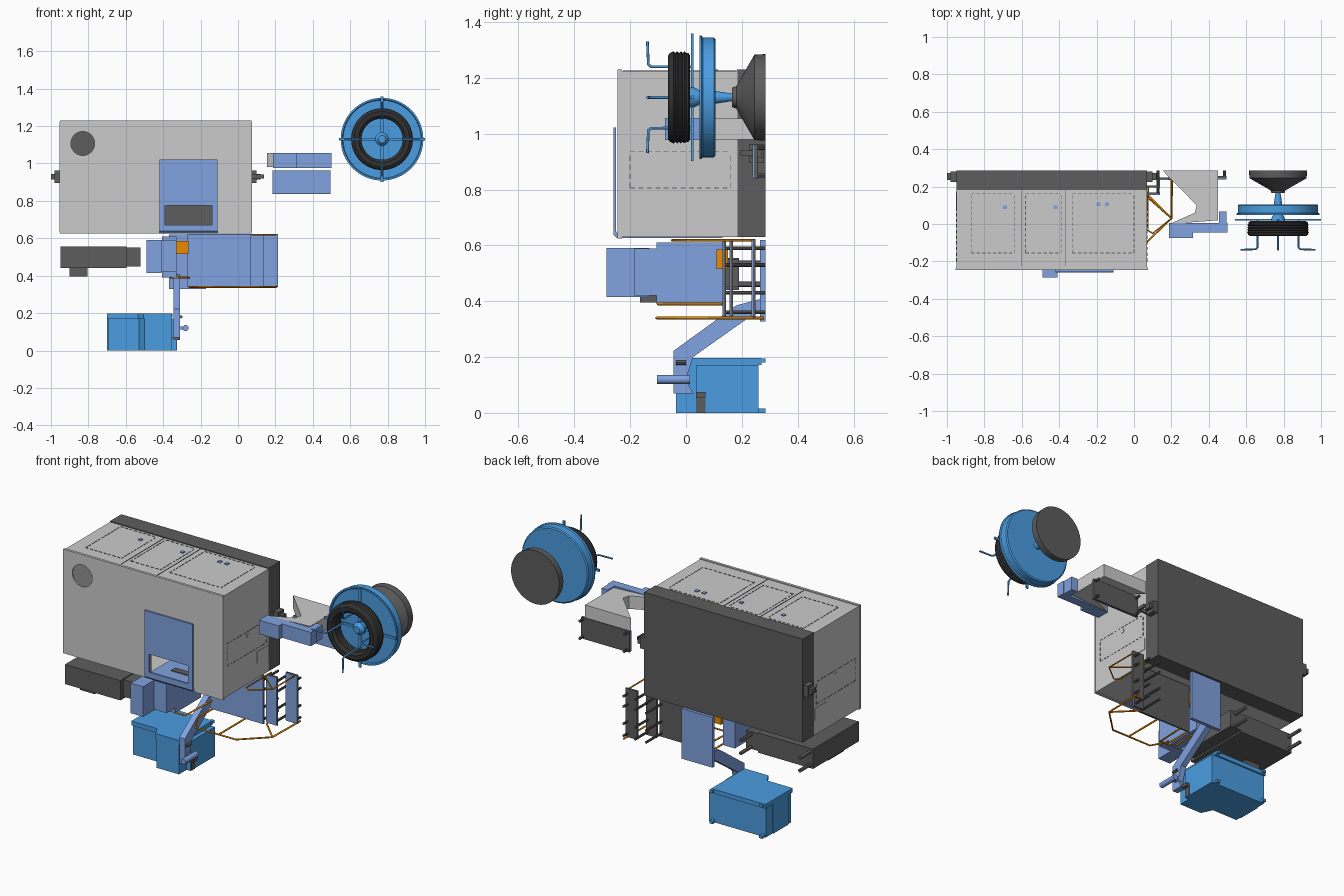
import bpy, bmesh, math
from mathutils import Vector


def material(name, rgb):
    m = bpy.data.materials.new(name)
    m.diffuse_color = (*rgb, 1)
    return m


DARK = material("dark_grey", (0.11, 0.11, 0.11))
BLACK = material("rubber", (0.03, 0.03, 0.03))
BLUE = material("soft_blue", (0.22, 0.36, 0.75))
SKY = material("sky_blue", (0.07, 0.34, 0.76))
ORANGE = material("orange", (0.8, 0.26, 0.0))


def finish(name, bm, mat=None, smooth=False):
    bmesh.ops.recalc_face_normals(bm, faces=bm.faces)
    me = bpy.data.meshes.new(name)
    bm.to_mesh(me)
    bm.free()
    ob = bpy.data.objects.new(name, me)
    bpy.context.collection.objects.link(ob)
    if mat:
        me.materials.append(mat)
    if smooth:
        bpy.ops.object.select_all(action='DESELECT')
        ob.select_set(True)
        bpy.context.view_layer.objects.active = ob
        bpy.ops.object.shade_smooth_by_angle()
    return ob


def boxes(name, spans, mat=None):
    """One object from boxes given as (x0, x1, y0, y1, z0, z1)."""
    bm = bmesh.new()
    for x0, x1, y0, y1, z0, z1 in spans:
        vs = bmesh.ops.create_cube(bm, size=1)["verts"]
        for v in vs:
            v.co = ((x0 + x1) / 2 + v.co.x * (x1 - x0), (y0 + y1) / 2 + v.co.y * (y1 - y0),
                    (z0 + z1) / 2 + v.co.z * (z1 - z0))
    return finish(name, bm, mat)


def prism(name, pts, axis, a, b, mat=None):
    """Extrude an outline along x (points are y, z) or z (points are x, y)."""
    bm = bmesh.new()
    f = bm.faces.new([bm.verts.new((a, p, q) if axis == 'x' else (p, q, a)) for p, q in pts])
    new = bmesh.ops.extrude_face_region(bm, geom=[f])["geom"]
    d = Vector((b - a, 0, 0)) if axis == 'x' else Vector((0, 0, b - a))
    bmesh.ops.translate(bm, vec=d, verts=[g for g in new if isinstance(g, bmesh.types.BMVert)])
    return finish(name, bm, mat)


def lathe(name, profile, x, z, mat=None, closed=False, n=48):
    """Spin a (radius, y) profile about an axis along y."""
    bm = bmesh.new()
    vs = [bm.verts.new((x + r, y, z)) for r, y in profile]
    es = [bm.edges.new(p) for p in zip(vs, vs[1:] + (vs[:1] if closed else [])) if p[0] != p[1]]
    bmesh.ops.spin(bm, geom=vs + es, cent=(x, 0, z), axis=(0, 1, 0), angle=2 * math.pi, steps=n)
    bmesh.ops.remove_doubles(bm, verts=bm.verts, dist=1e-5)
    return finish(name, bm, mat, True)


def rod(name, y0, y1, r, x, z, mat=None, n=20):
    return lathe(name, [(0, y0), (r, y0), (r, y1), (0, y1)], x, z, mat, n=n)


def tube(name, paths, r, mat, cyclic=False):
    cu = bpy.data.curves.new(name, 'CURVE')
    cu.dimensions = '3D'
    cu.bevel_depth, cu.bevel_resolution, cu.use_fill_caps = r, 2, True
    for pts in paths:
        s = cu.splines.new('POLY')
        s.points.add(len(pts) - 1)
        for p, c in zip(s.points, pts):
            p.co = (*c, 1)
        s.use_cyclic_u = cyclic
    cu.materials.append(mat)
    ob = bpy.data.objects.new(name, cu)
    bpy.context.collection.objects.link(ob)


def cut(ob, cutter):
    m = ob.modifiers.new("cut", 'BOOLEAN')
    m.operation, m.solver, m.object = 'DIFFERENCE', 'EXACT', cutter
    bpy.context.view_layer.objects.active = ob
    bpy.ops.object.modifier_apply(modifier=m.name)
    bpy.data.objects.remove(cutter)


# Main cabinet: hollow shell with a round port and a front window
cabinet = boxes("cabinet", [(-0.95, 0.07, -0.245, 0.185, 0.63, 1.225)])
cut(cabinet, boxes("inside", [(-0.942, 0.062, -0.237, 0.3, 0.638, 1.217)]))
cut(cabinet, rod("port", -0.3, -0.2, 0.064, -0.83, 1.107, n=32))
cut(cabinet, boxes("window", [(-0.39, -0.14, -0.3, -0.2, 0.66, 0.775)]))
boxes("cabinet_front_rim", [(-0.953, 0.073, -0.245, -0.23, 1.222, 1.23), (-0.953, 0.073, -0.245, -0.23, 0.625, 0.632),
                            (0.067, 0.074, -0.245, -0.238, 0.63, 1.225), (-0.954, -0.947, -0.245, -0.238, 0.63, 1.225)])
boxes("cabinet_back", [(-0.95, 0.07, 0.182, 0.285, 0.63, 1.23)], DARK)
boxes("side_lugs", [(-1.0, -0.95, 0.235, 0.272, 0.915, 0.945), (-0.98, -0.95, 0.225, 0.28, 0.895, 0.962),
                    (0.07, 0.12, 0.235, 0.272, 0.915, 0.945), (0.07, 0.1, 0.225, 0.28, 0.895, 0.962),
                    (0.07, 0.14, 0.195, 0.205, 0.92, 0.94), (0.13, 0.14, 0.2, 0.25, 0.92, 0.94)], DARK)

# Dashed hatch outlines on the top, dashed doors on the ends
def dashes(a, b, step=0.028):
    n = max(1, int((b - a) / step))
    return [(a + (b - a) * i / n, a + (b - a) * (i + 0.6) / n) for i in range(n)]

lines, t = [], 0.0015
for x0, x1 in ((-0.87, -0.64), (-0.58, -0.39), (-0.33, 0.0)):
    for y in (0.165, -0.155):
        lines += [(a, b, y - t, y + t, 1.22, 1.227) for a, b in dashes(x0, x1)]
    for x in (x0, x1):
        lines += [(x - t, x + t, a, b, 1.22, 1.227) for a, b in dashes(-0.155, 0.165)]
lines += [(x - t, x + t, -0.225, 0.18, 1.22, 1.227) for x in (-0.6, -0.365)]
for x in (-0.95, 0.07):
    for z in (0.805, 0.935):
        lines += [(x - t, x + t, a, b, z - t, z + t) for a, b in dashes(-0.2, 0.16)]
    for y in (-0.2, 0.16):
        lines += [(x - t, x + t, y - t, y + t, a, b) for a, b in dashes(0.805, 0.935)]
boxes("hatch_seams", lines, DARK)
boxes("hatch_latches", [(x - 0.01, x + 0.01, y - 0.01, y + 0.01, 1.22, 1.23) for x, y in
                        ((-0.69, 0.09), (-0.42, 0.09), (-0.19, 0.105), (-0.145, 0.105))], BLUE)
boxes("end_vents", [(x - 0.003, x + 0.003, *s) for x in (-0.95, 0.07)
                    for s in ((0.075, 0.175, 0.715, 0.785), (-0.02, 0.0, 0.9, 0.92))])

# Folded front panel with window and floor leg
panel = prism("folded_front_panel", [(-0.26, 1.022), (-0.26, 0.638), (-0.248, 0.626), (0.13, 0.626), (0.13, 0.642),
                                     (-0.245, 0.642), (-0.25, 0.65), (-0.25, 1.022)], 'x', -0.42, -0.11, BLUE)
cut(panel, boxes("panel_window", [(-0.39, -0.14, -0.3, -0.2, 0.67, 0.775)]))
boxes("floor_slot", [(-0.34, -0.19, -0.13, -0.09, 0.638, 0.646)], DARK)

# Lower left dark case with standoffs
boxes("low_case", [(-0.95, -0.595, -0.23, 0.19, 0.44, 0.555), (-0.6, -0.52, -0.2, 0.19, 0.45, 0.55),
                   (-0.9, -0.805, -0.165, -0.02, 0.395, 0.445)], DARK)
for x in (-0.93, -0.55):
    for z in (0.46, 0.535):
        rod("case_standoff", 0.18, 0.285, 0.01, x, z, DARK, 12)

# Stepped blue unit below the cabinet
boxes("stepped_unit", [(-0.405, -0.33, -0.105, 0.13, 0.39, 0.61)], BLUE)
boxes("unit_nose", [(-0.49, -0.41, -0.285, -0.13, 0.415, 0.59), (-0.42, -0.33, -0.185, -0.105, 0.42, 0.588)], BLUE)
boxes("orange_block", [(-0.33, -0.265, 0.11, 0.15, 0.515, 0.585)], ORANGE)
boxes("back_hanger", [(-0.37, -0.17, 0.265, 0.285, 0.328, 0.62)], BLUE)

# Folding plates: blue fronts, dark backs, standoffs
for name, x0, x1, y in (("wide", -0.27, 0.07, 0.13), ("middle", 0.07, 0.14, 0.155), ("outer", 0.14, 0.215, 0.235)):
    boxes(name + "_plate_front", [(x0, x1, y, y + 0.005, 0.345, 0.62)], BLUE)
    boxes(name + "_plate_back", [(x0, x1, y + 0.005, y + 0.014, 0.34, 0.622)], DARK)
    for z in (0.36, 0.43, 0.53, 0.59):
        rod(name + "_standoff", y + 0.01, 0.285, 0.007, x1 - 0.012, z, DARK, 10)

# Orange rails
tube("upper_rail", [[(0.075, 0.2, 0.618), (0.075, -0.035, 0.618), (0.1, -0.05, 0.618),
                     (0.2, 0.03, 0.618), (0.2, 0.24, 0.618)], [(0.075, 0.14, 0.618), (0.2, 0.03, 0.618)]], 0.004, ORANGE)
tube("lower_rail", [[(-0.26, 0.14, 0.34), (-0.26, 0.0, 0.34), (-0.2, -0.105, 0.34), (0.06, -0.105, 0.34),
                     (0.2, 0.03, 0.34), (0.205, 0.28, 0.34)],
                    [(-0.05, -0.105, 0.34), (-0.05, 0.14, 0.34)], [(0.08, 0.15, 0.34), (0.2, 0.03, 0.34)]], 0.005, ORANGE)
tube("side_rail", [[(-0.36, 0.12, 0.39), (-0.36, -0.08, 0.39), (-0.34, -0.1, 0.39), (-0.27, -0.1, 0.39),
                    (-0.26, 0.13, 0.39)]], 0.005, ORANGE)

# Cranked arm with handle
prism("cranked_arm", [(-0.045, 0.07), (-0.045, 0.222), (0.18, 0.385), (0.275, 0.41), (0.275, 0.365), (0.23, 0.345),
                      (0.025, 0.2), (-0.0, 0.12), (0.025, 0.07)], 'x', -0.345, -0.31, BLUE)
boxes("arm_foot", [(-0.35, -0.31, 0.035, 0.07, 0.055, 0.075)], DARK)
rod("arm_handle", -0.103, 0.015, 0.016, -0.28, 0.12, BLUE)
boxes("handle_bracket", [(-0.315, -0.28, -0.02, -0.005, 0.112, 0.128)], BLUE)
rod("arm_pin", -0.035, 0.0, 0.008, -0.305, 0.18, DARK, 12)

# Sky blue bin with lid and lugs
prism("bin_body", [(-0.695, 0.03), (-0.53, 0.03), (-0.5, -0.035), (-0.355, -0.035), (-0.355, 0.26), (-0.695, 0.26)],
      'z', 0.0, 0.175, SKY)
prism("bin_lid", [(-0.7, 0.02), (-0.535, 0.02), (-0.505, -0.035), (-0.352, -0.035), (-0.352, 0.27), (-0.7, 0.27)],
      'z', 0.172, 0.197, SKY)
boxes("bin_side", [(-0.357, -0.33, 0.035, 0.26, 0.0, 0.17), (-0.7, -0.69, 0.06, 0.2, 0.0, 0.175)], SKY)
boxes("bin_side_strip", [(-0.335, -0.327, 0.04, 0.07, 0.0, 0.075)], DARK)
boxes("bin_lugs", [(x, x + 0.02, 0.25, 0.285, z, z + 0.015) for x in (-0.69, -0.37) for z in (0.0, 0.18)], SKY)

# Right bracket: grey wedge plate, blue boxes, lower plate
prism("wedge_duct", [(0.155, 0.285), (0.45, 0.285), (0.45, 0.02), (0.19, 0.0), (0.325, 0.06), (0.335, 0.1),
                     (0.17, 0.268)], 'z', 0.98, 1.055)
boxes("duct_boxes", [(0.187, 0.315, -0.075, 0.005, 0.977, 1.057), (0.31, 0.5, -0.045, 0.005, 0.977, 1.057),
                     (0.455, 0.495, 0.0, 0.068, 0.977, 1.057)], BLUE)
boxes("low_plate_front", [(0.185, 0.495, 0.238, 0.244, 0.84, 0.96)], BLUE)
boxes("low_plate_back", [(0.185, 0.495, 0.244, 0.256, 0.838, 0.962)], DARK)
for x in (0.2, 0.485):
    for z in (0.85, 0.95):
        rod("low_plate_standoff", 0.25, 0.285, 0.008, x, z, DARK, 10)

# Wheel assembly
X, Z = 0.77, 1.13
tread = [(0.165 if i % 2 else 0.159, -0.051 + i * 0.0065) for i in range(1, 9)]
lathe("tyre", [(0.11, -0.05), (0.125, -0.064), (0.148, -0.065), (0.159, -0.058)] + tread +
      [(0.159, 0.009), (0.148, 0.015), (0.125, 0.014), (0.11, 0.0)], X, Z, BLACK, True, 64)
lathe("drum", [(0, 0.055), (0.208, 0.055), (0.212, 0.048), (0.221, 0.048), (0.221, 0.055), (0.215, 0.06),
               (0.215, 0.1), (0.208, 0.105), (0, 0.105)], X, Z, SKY, n=64)
lathe("hub", [(0, -0.01), (0.02, -0.01), (0.036, 0.01), (0.036, 0.03), (0.022, 0.055), (0.022, 0.11),
              (0.012, 0.175), (0, 0.175)], X, Z, SKY)
lathe("cone_mount", [(0, 0.165), (0.035, 0.165), (0.04, 0.18), (0.153, 0.245), (0.155, 0.285), (0, 0.285)], X, Z, DARK)
boxes("spokes", [(X - 0.23, X + 0.23, 0.018, 0.026, Z - 0.007, Z + 0.007),
                 (X - 0.007, X + 0.007, 0.018, 0.026, Z - 0.228, Z + 0.228)], SKY)
prongs = []
for i in range(4):
    c, s = round(math.cos(i * math.pi / 2)), round(math.sin(i * math.pi / 2))
    prongs.append([(X + r * c, y, Z + r * s) for r, y in ((0.11, 0.022), (0.11, -0.125), (0.118, -0.135), (0.2, -0.138))])
tube("prongs", prongs, 0.005, SKY)
